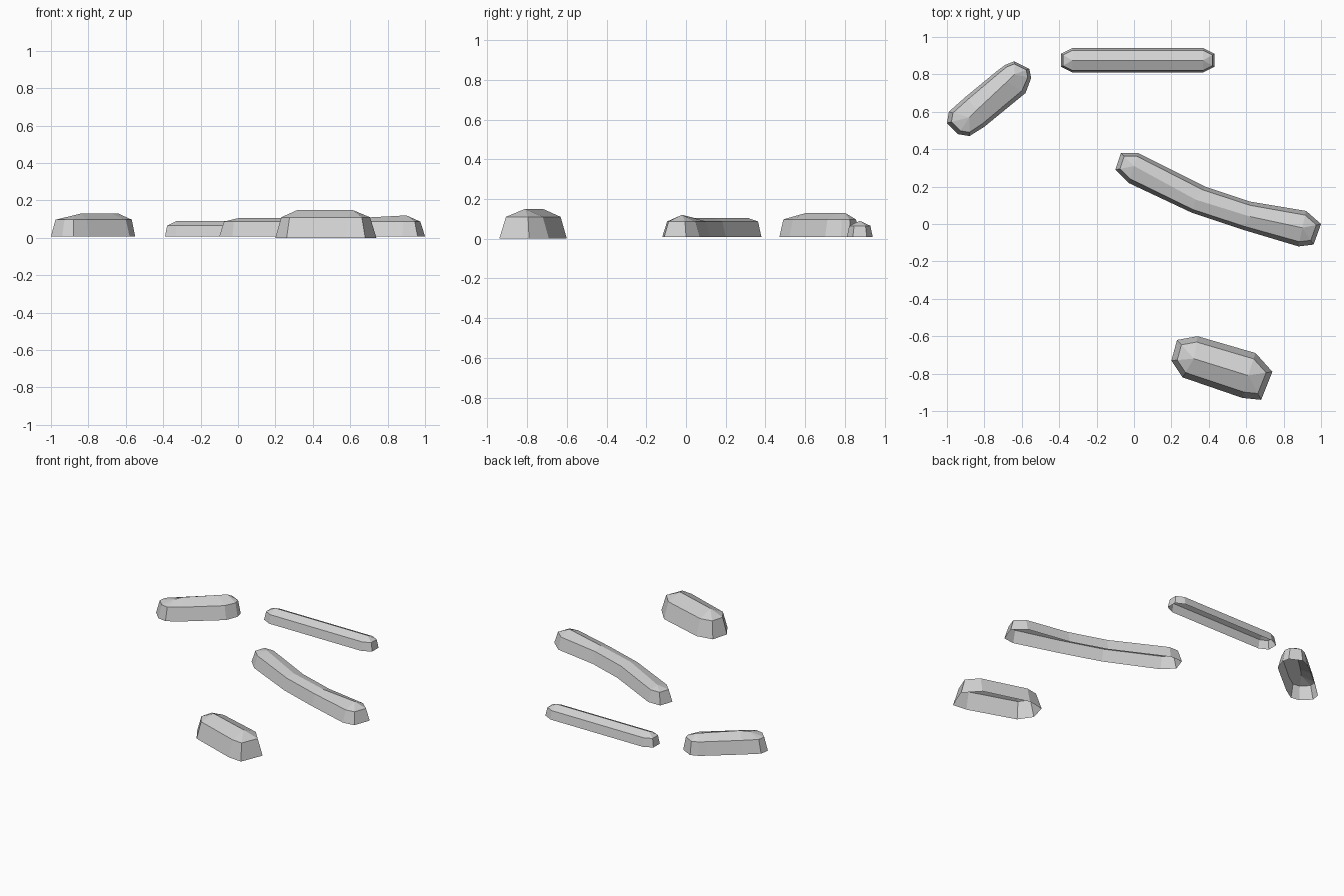
import bpy
import bmesh
from mathutils import Vector

cube = bpy.data.objects.get("Cube")
if cube:
    bpy.data.objects.remove(cube, do_unlink=True)

# Single flat stone colour
stone = bpy.data.materials.new("light_grey_stone")
stone.use_nodes = True
colour = (0.64, 0.64, 0.64, 1.0)
stone.diffuse_color = colour
bsdf = next(n for n in stone.node_tree.nodes if n.type == "BSDF_PRINCIPLED")
bsdf.inputs["Base Color"].default_value = colour
bsdf.inputs["Roughness"].default_value = 1.0


def make_rock(name, left, right, ridge, shoulder_z, base_z, inset):
    """Open-bottomed faceted rock: base outline, inset shoulder, ridge on top.
    The first and last outline stations are the narrow ends of the rock."""
    bm = bmesh.new()
    peaks = [bm.verts.new(p) for p in ridge]
    peaks = [peaks[0]] + peaks + [peaks[-1]]

    # One cross-section per station, running from left base to right base
    rows = []
    for l, r, peak in zip(left, right, peaks):
        pairs = []
        for point in (l, r):
            flat = Vector(point).lerp(peak.co.xy, inset)
            base = bm.verts.new((*point, base_z))
            shoulder = bm.verts.new((*flat, shoulder_z))
            pairs.append((base, shoulder))
        (base_l, top_l), (base_r, top_r) = pairs
        rows.append((base_l, top_l, peak, top_r, base_r))

    def add_face(*verts):
        bm.faces.new(list(dict.fromkeys(verts)))

    # Long sides; quads collapse to triangles where the ridge ends
    for a, b in zip(rows, rows[1:]):
        for j in range(len(a) - 1):
            add_face(a[j], a[j + 1], b[j + 1], b[j])

    # End caps
    bl, tl, peak, tr, br = rows[0]
    add_face(bl, br, tr, tl)
    add_face(tl, tr, peak)
    bl, tl, peak, tr, br = rows[-1]
    add_face(br, bl, tl, tr)
    add_face(tr, tl, peak)

    mesh = bpy.data.meshes.new(name)
    bm.to_mesh(mesh)
    bm.free()
    mesh.materials.append(stone)
    obj = bpy.data.objects.new(name, mesh)
    bpy.context.collection.objects.link(obj)
    return obj


# Straight slim rock at the back
make_rock(
    "straight_back_rock",
    left=[(-.39, .91), (-.33, .94), (.37, .94), (.43, .91)],
    right=[(-.39, .84), (-.33, .81), (.37, .81), (.43, .84)],
    ridge=[(-.33, .875, .09), (.37, .875, .09)],
    shoulder_z=.065, base_z=.008, inset=.18,
)

# Slanted rock in the back corner
make_rock(
    "slanted_corner_rock",
    left=[(-1, .54), (-.99, .6), (-.9, .68), (-.73, .82), (-.69, .85), (-.64, .87)],
    right=[(-.94, .48), (-.88, .47), (-.8, .52), (-.58, .7), (-.55, .78), (-.56, .83)],
    ridge=[(-.88, .57, .12), (-.84, .61, .13), (-.68, .76, .13), (-.64, .8, .13)],
    shoulder_z=.097, base_z=.008, inset=.2,
)

# Long bent rock in the middle
make_rock(
    "long_bent_rock",
    left=[(-.07, .38), (.02, .38), (.38, .2), (.62, .12), (.92, .07), (1, 0)],
    right=[(-.1, .29), (-.03, .22), (.31, .06), (.58, -.03), (.88, -.12), (.96, -.11)],
    ridge=[(0, .31, .105), (.33, .13, .105), (.62, .04, .105), (.9, -.02, .12)],
    shoulder_z=.087, base_z=.008, inset=.25,
)

# Chunky rock at the front
make_rock(
    "chunky_front_rock",
    left=[(.23, -.62), (.34, -.6), (.65, -.69), (.74, -.79)],
    right=[(.2, -.73), (.26, -.82), (.58, -.93), (.68, -.94)],
    ridge=[(.32, -.72, .15), (.61, -.81, .15)],
    shoulder_z=.11, base_z=0, inset=.26,
)
